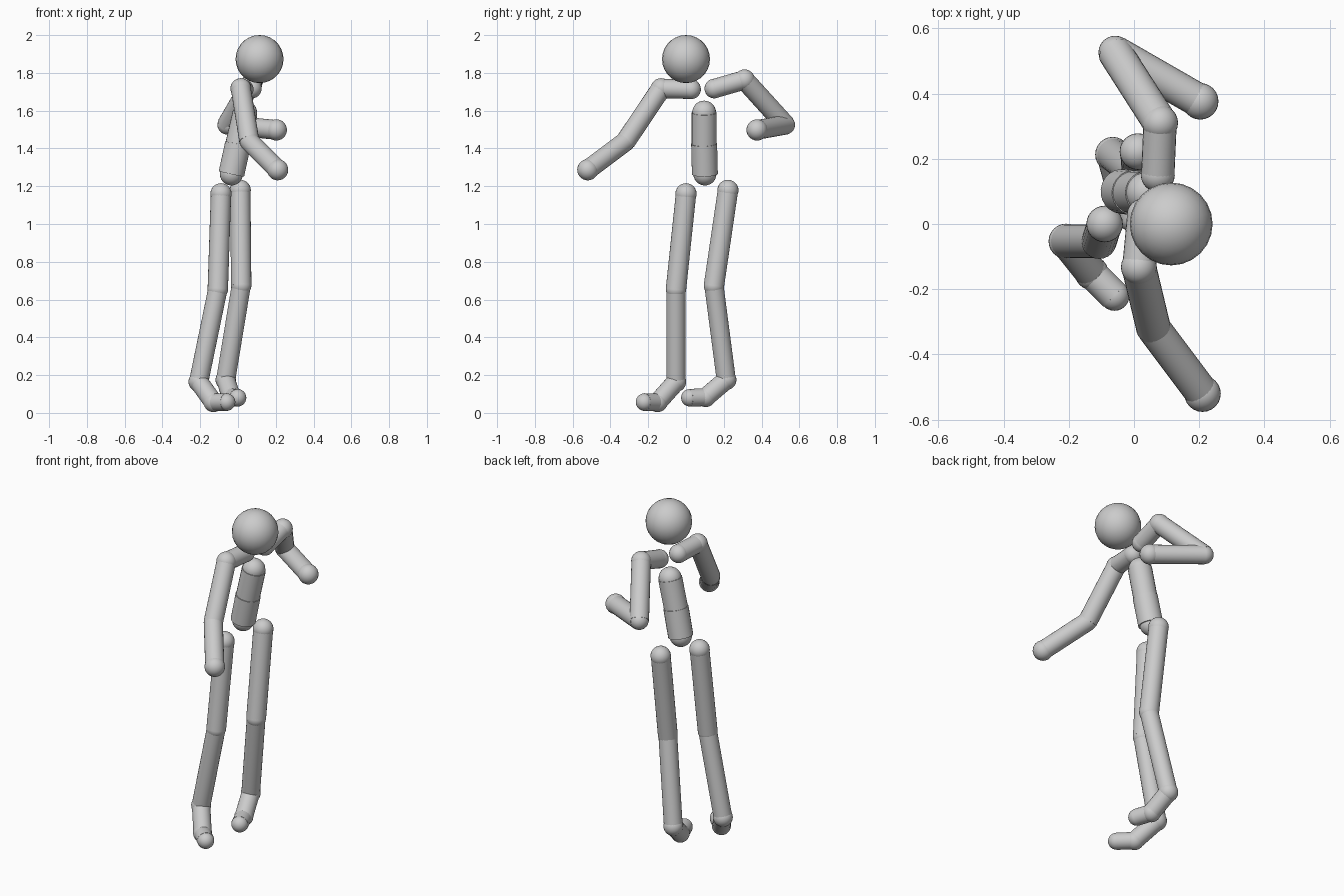
import bpy
from mathutils import Vector

if "Cube" in bpy.data.objects:
    bpy.data.objects.remove(bpy.data.objects["Cube"])

grey = bpy.data.materials.new("light grey")
grey.diffuse_color = (0.6, 0.6, 0.6, 1)
grey.use_nodes = True
grey.node_tree.nodes["Principled BSDF"].inputs["Base Color"].default_value = grey.diffuse_color


def finish(name):
    ob = bpy.context.object
    ob.name = name
    ob.data.materials.append(grey)
    bpy.ops.object.shade_smooth_by_angle()


def ball(name, centre, radius):
    bpy.ops.mesh.primitive_uv_sphere_add(segments=24, ring_count=14,
                                         radius=radius, location=centre)
    finish(name)


def tube(name, a, b, radius):
    a, b = Vector(a), Vector(b)
    axis = b - a
    bpy.ops.mesh.primitive_cylinder_add(
        vertices=24, radius=radius, depth=axis.length, location=(a + b) / 2,
        rotation=axis.to_track_quat('Z', 'Y').to_euler())
    finish(name)


def limb(joints, bones):
    """Balls at the joints, linked by tubes. joints: (name, position, radius)"""
    for name, pos, r in joints:
        ball(name, pos, r)
    for (name, r), start, end in zip(bones, joints, joints[1:]):
        tube(name, start[1], end[1], r)


# Head
ball("head", (0.114, 0, 1.873), 0.127)

# Torso
limb([("chest_joint", (0.038, 0.096, 1.59), 0.063),
      ("waist_joint", (0.0, 0.096, 1.425), 0.064),
      ("pelvis_joint", (-0.035, 0.1, 1.265), 0.061)],
     [("chest", 0.066), ("abdomen", 0.069)])

# Arms: collar, shoulder, elbow, hand
arms = {
    "front": [(0.03, 0.027, 1.713), (0.015, -0.132, 1.717),
              (0.06, -0.32, 1.437), (0.21, -0.52, 1.287)],
    "back": [(0.073, 0.15, 1.717), (0.08, 0.31, 1.763),
             (-0.058, 0.526, 1.525), (0.203, 0.376, 1.498)],
}
for side, pts in arms.items():
    names = ("collar_joint", "shoulder", "elbow", "hand")
    radii = (0.052, 0.055, 0.051, 0.056)
    limb([(f"{side}_{n}", p, r) for n, p, r in zip(names, pts, radii)],
         [(f"{side}_collar", 0.051), (f"{side}_upper_arm", 0.053),
          (f"{side}_forearm", 0.052)])

# Legs: hip, knee, ankle, ball of foot, toe
legs = {
    "front": [(-0.09, 0.0, 1.16), (-0.107, -0.053, 0.655),
              (-0.208, -0.053, 0.165), (-0.13, -0.15, 0.056),
              (-0.06, -0.22, 0.057)],
    "back": [(0.012, 0.222, 1.178), (0.017, 0.148, 0.674),
             (-0.065, 0.213, 0.175), (-0.035, 0.105, 0.083),
             (-0.002, 0.02, 0.08)],
}
for side, pts in legs.items():
    names = ("hip", "knee", "ankle", "foot_joint", "toe")
    radii = (0.056, 0.054, 0.054, 0.052, 0.046)
    limb([(f"{side}_{n}", p, r) for n, p, r in zip(names, pts, radii)],
         [(f"{side}_thigh", 0.054), (f"{side}_shin", 0.051),
          (f"{side}_foot", 0.05), (f"{side}_toe_link", 0.047)])
